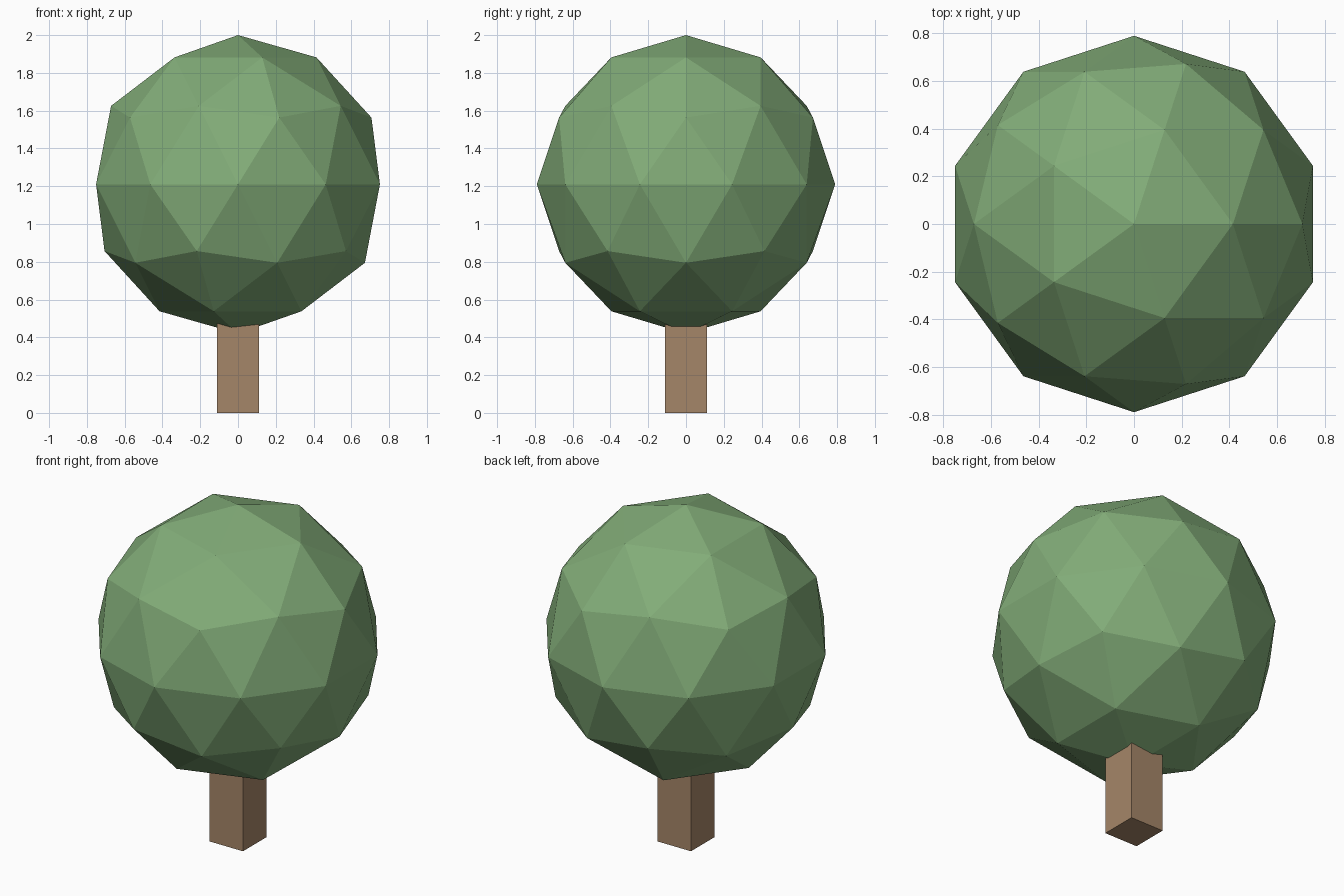
import bpy

if "Cube" in bpy.data.objects:
    bpy.data.objects.remove(bpy.data.objects["Cube"])


def material(name, rgb):
    m = bpy.data.materials.new(name)
    m.diffuse_color = (*rgb, 1.0)
    m.use_nodes = True
    m.node_tree.nodes["Principled BSDF"].inputs["Base Color"].default_value = m.diffuse_color
    return m


leaf_green = material("leaf green", (0.223, 0.413, 0.188))
bark_brown = material("bark brown", (0.376, 0.238, 0.138))

# Faceted ball of leaves
R = 0.79
bpy.ops.mesh.primitive_ico_sphere_add(subdivisions=2, radius=R, location=(0, 0, 2 - R))
foliage = bpy.context.object
foliage.name = "foliage"
foliage.data.materials.append(leaf_green)
bpy.ops.object.shade_flat()

# Square trunk, its top buried in the foliage
HEIGHT, WIDTH = 0.6, 0.22
bpy.ops.mesh.primitive_cube_add(size=1, location=(0, 0, HEIGHT / 2))
trunk = bpy.context.object
trunk.name = "trunk"
trunk.scale = (WIDTH, WIDTH, HEIGHT)
bpy.ops.object.transform_apply(location=False, rotation=False, scale=True)
trunk.data.materials.append(bark_brown)
